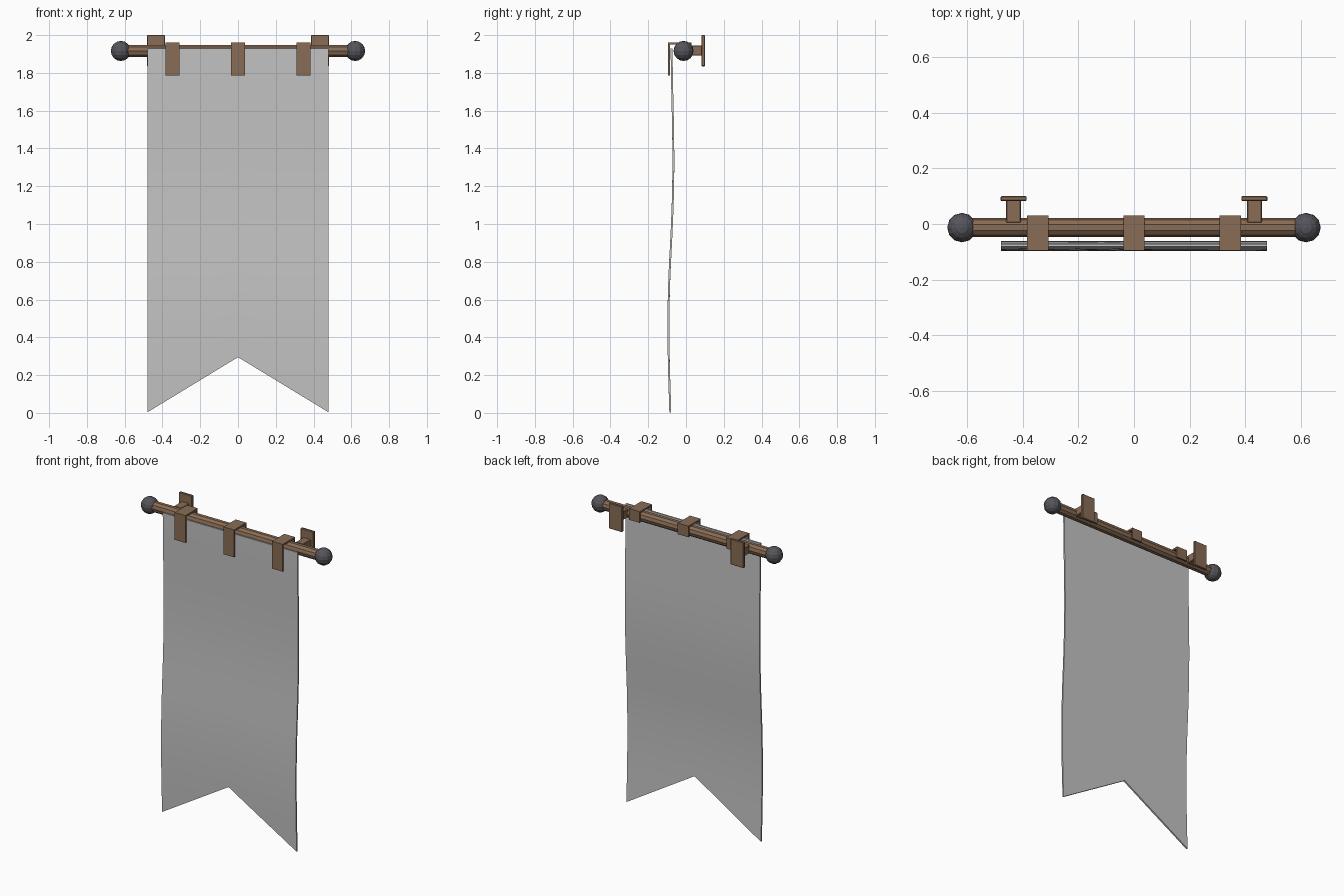
import bpy, bmesh, math
from mathutils import Matrix, Vector

cube = bpy.data.objects.get("Cube")
if cube:
    bpy.data.objects.remove(cube)


def material(name, rgb):
    m = bpy.data.materials.new(name)
    m.use_nodes = True
    m.diffuse_color = (*rgb, 1)
    m.node_tree.nodes["Principled BSDF"].inputs["Base Color"].default_value = (*rgb, 1)
    return m


wood = material("brown wood", (0.25, 0.15, 0.09))
iron = material("dark iron", (0.09, 0.09, 0.105))
fabric = material("grey cloth", (0.55, 0.55, 0.55))


def finish(name, bm, mat, smooth=None):
    bmesh.ops.recalc_face_normals(bm, faces=bm.faces)
    mesh = bpy.data.meshes.new(name)
    bm.to_mesh(mesh)
    bm.free()
    mesh.materials.append(mat)
    ob = bpy.data.objects.new(name, mesh)
    bpy.context.collection.objects.link(ob)
    if smooth:
        bpy.ops.object.select_all(action='DESELECT')
        ob.select_set(True)
        bpy.context.view_layer.objects.active = ob
        bpy.ops.object.shade_smooth_by_angle(angle=math.radians(smooth))
    return ob


def box(name, lo, hi, mat, bevel=0.003):
    bm = bmesh.new()
    bmesh.ops.create_cube(bm, size=1)
    for v in bm.verts:
        v.co = Vector([l + (c + 0.5) * (h - l) for c, l, h in zip(v.co, lo, hi)])
    bmesh.ops.bevel(bm, geom=bm.edges[:], offset=bevel, segments=1, affect='EDGES')
    return finish(name, bm, mat)


ROD_Y, ROD_Z = -0.013, 1.916
across = Matrix.Translation((0, ROD_Y, ROD_Z)) @ Matrix.Rotation(math.pi / 2, 4, 'Y')

# Faceted rod
bm = bmesh.new()
bmesh.ops.create_cone(bm, cap_ends=True, segments=10, radius1=0.034, radius2=0.034,
                      depth=1.2, matrix=across)
finish("rod", bm, wood)

# End knobs and wall brackets
for side, s in (("left", 1), ("right", -1)):
    bm = bmesh.new()
    bmesh.ops.create_uvsphere(bm, u_segments=12, v_segments=8, radius=0.053,
                              matrix=Matrix.Translation((s * 0.62, ROD_Y, ROD_Z)))
    finish(side + "_knob", bm, iron)
    x = s * 0.434
    box(side + "_bracket_arm", (x - 0.027, 0.005, 1.892), (x + 0.027, 0.086, 1.945), wood)
    box(side + "_wall_plate", (x - 0.047, 0.083, 1.835), (x + 0.047, 0.1, 2.0), wood)

# Hanging tabs: a strip folded over the rod, long at the front
fold = [(-0.095, 1.786), (-0.095, 1.962), (0.03, 1.962), (0.03, 1.89),
        (0.02, 1.89), (0.02, 1.951), (-0.085, 1.951), (-0.085, 1.786)]
for name, x in (("right_tab", -0.347), ("middle_tab", 0), ("left_tab", 0.347)):
    bm = bmesh.new()
    face = bm.faces.new([bm.verts.new((x - 0.038, y, z)) for y, z in fold])
    ext = bmesh.ops.extrude_face_region(bm, geom=[face])
    bmesh.ops.translate(bm, vec=(0.076, 0, 0),
                        verts=[g for g in ext["geom"] if isinstance(g, bmesh.types.BMVert)])
    finish(name, bm, wood)

# Waving cloth with a notched lower edge
wave = [(0, -0.082), (0.2, -0.09), (0.45, -0.094), (0.7, -0.09), (0.95, -0.076),
        (1.2, -0.067), (1.45, -0.067), (1.7, -0.073), (1.94, -0.077)]


def sway(z):
    for (z0, y0), (z1, y1) in zip(wave, wave[1:]):
        if z <= z1:
            t = (z - z0) / (z1 - z0)
            return y0 + (y1 - y0) * t
    return wave[-1][1]


def smooth_sway(z):
    return sum(sway(min(max(z + d * 0.05, 0), 1.94)) for d in (-2, -1, 0, 1, 2)) / 5


HALF, TOP, NOTCH, COLS, ROWS = 0.48, 1.93, 0.292, 8, 28
bm = bmesh.new()
grid = []
for i in range(COLS + 1):
    x = HALF * (2 * i / COLS - 1)
    low = 0.003 + NOTCH * (1 - abs(x) / HALF)
    heights = [low + (TOP - low) * j / ROWS for j in range(ROWS + 1)]
    grid.append([bm.verts.new((x, smooth_sway(z), z)) for z in heights])
for a, b in zip(grid, grid[1:]):
    for j in range(ROWS):
        bm.faces.new((a[j], b[j], b[j + 1], a[j + 1]))
cloth = finish("cloth", bm, fabric, 40)
thick = cloth.modifiers.new("thickness", 'SOLIDIFY')
thick.thickness, thick.offset = 0.01, 0
# keep rim edges crisp
split = cloth.modifiers.new("crisp_rim", 'EDGE_SPLIT')
split.split_angle = math.radians(40)
